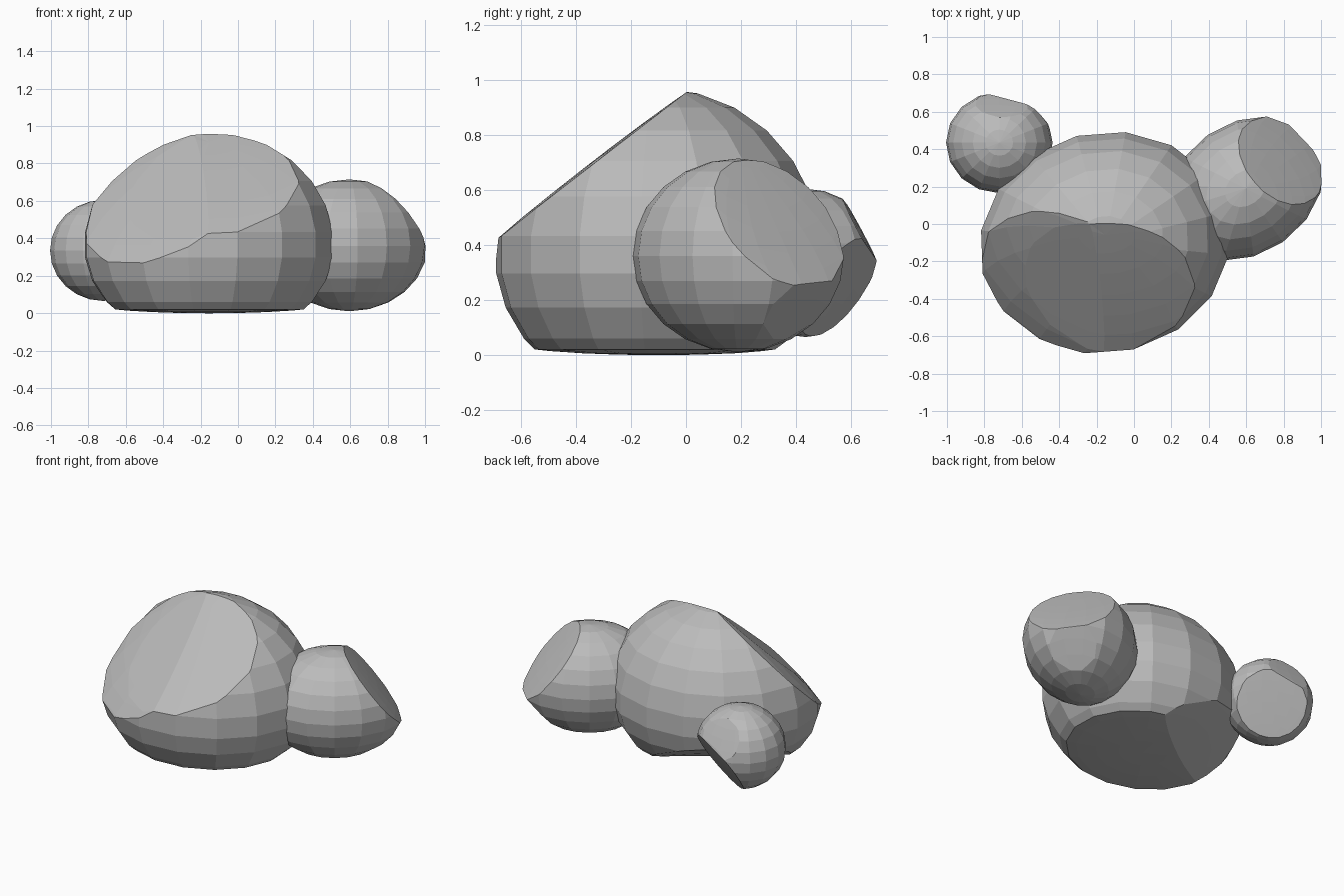
import bpy
import bmesh
import math
from mathutils import Matrix, Vector

cube = bpy.data.objects.get("Cube")
if cube:
    bpy.data.objects.remove(cube, do_unlink=True)

# Single stone colour
GREY = (0.5, 0.5, 0.5, 1.0)
stone = bpy.data.materials.new("stone grey")
stone.use_nodes = True
stone.diffuse_color = GREY
bsdf = next(n for n in stone.node_tree.nodes if n.type == 'BSDF_PRINCIPLED')
bsdf.inputs["Base Color"].default_value = GREY


def chop(bm, point, normal, bulge):
    """Score a rim along a plane and press everything beyond it almost flat."""
    point, normal = Vector(point), Vector(normal).normalized()
    geom = bm.verts[:] + bm.edges[:] + bm.faces[:]
    bmesh.ops.bisect_plane(bm, geom=geom, dist=0.004, plane_co=point, plane_no=normal)
    for v in bm.verts:
        beyond = (v.co - point).dot(normal)
        if beyond > 0:
            v.co -= normal * beyond * (1 - bulge)


def rock(name, center, radii, lower, spin, yaw, segments, rings, cuts):
    """Faceted ellipsoid: lower is the radius below the middle, spin shifts the facets,
    yaw turns the whole shape, cuts are (point, normal, bulge)."""
    bm = bmesh.new()
    bmesh.ops.create_uvsphere(bm, u_segments=segments, v_segments=rings, radius=1,
                              matrix=Matrix.Rotation(math.radians(spin), 4, 'Z'))
    place = Matrix.Translation(center) @ Matrix.Rotation(math.radians(yaw), 4, 'Z')
    for v in bm.verts:
        height = radii[2] if v.co.z > 0 else lower
        v.co = place @ Vector((v.co.x * radii[0], v.co.y * radii[1], v.co.z * height))
    for cut in cuts:
        chop(bm, *cut)
    bmesh.ops.recalc_face_normals(bm, faces=bm.faces[:])
    mesh = bpy.data.meshes.new(name)
    bm.to_mesh(mesh)
    bm.free()
    mesh.materials.append(stone)
    obj = bpy.data.objects.new(name, mesh)
    bpy.context.scene.collection.objects.link(obj)
    return obj


def facing(center, normal, distance, bulge):
    """Cut plane at a distance from the rock's middle."""
    return (Vector(center) + Vector(normal).normalized() * distance, normal, bulge)


# Large boulder: two front slopes, flat base, base rising towards the back right
rock("large_rock", (-0.155, -0.1, 0.36), (0.68, 0.595, 0.61), 0.53, -20, 12, 16, 13, [
    ((-0.07, -0.68, 0.43), (0, -0.61, 0.79), 0.05),
    ((-0.07, -0.71, 0.46), (-0.43, -0.58, 0.69), 0.14),
    ((0, 0, 0.02), (0, 0, -1), 0.11),
    ((-0.275, 0.06, 0), (-0.3, 0.4, -0.85), 0.05),
])

# Medium rock: longer towards the outer back, chopped above and gently below
middle = (0.595, 0.19, 0.36)
rock("medium_rock", middle, (0.45, 0.35, 0.355), 0.35, 0, 35, 16, 12, [
    ((0.9, 0.48, 0.24), (0.6, 0.5, 0.6), 0.05),
    facing(middle, (0.5, 0.55, -0.67), 0.365, 0.1),
])

# Small rock: broad flat underside turned outwards, and a chopped back
small = (-0.72, 0.435, 0.335)
rock("small_rock", small, (0.285, 0.27, 0.27), 0.27, 0, 0, 16, 12, [
    facing(small, (0.38, 0.7, -0.5), 0.165, 0.03),
    facing(small, (0.05, 0.85, 0.45), 0.23, 0.08),
])
